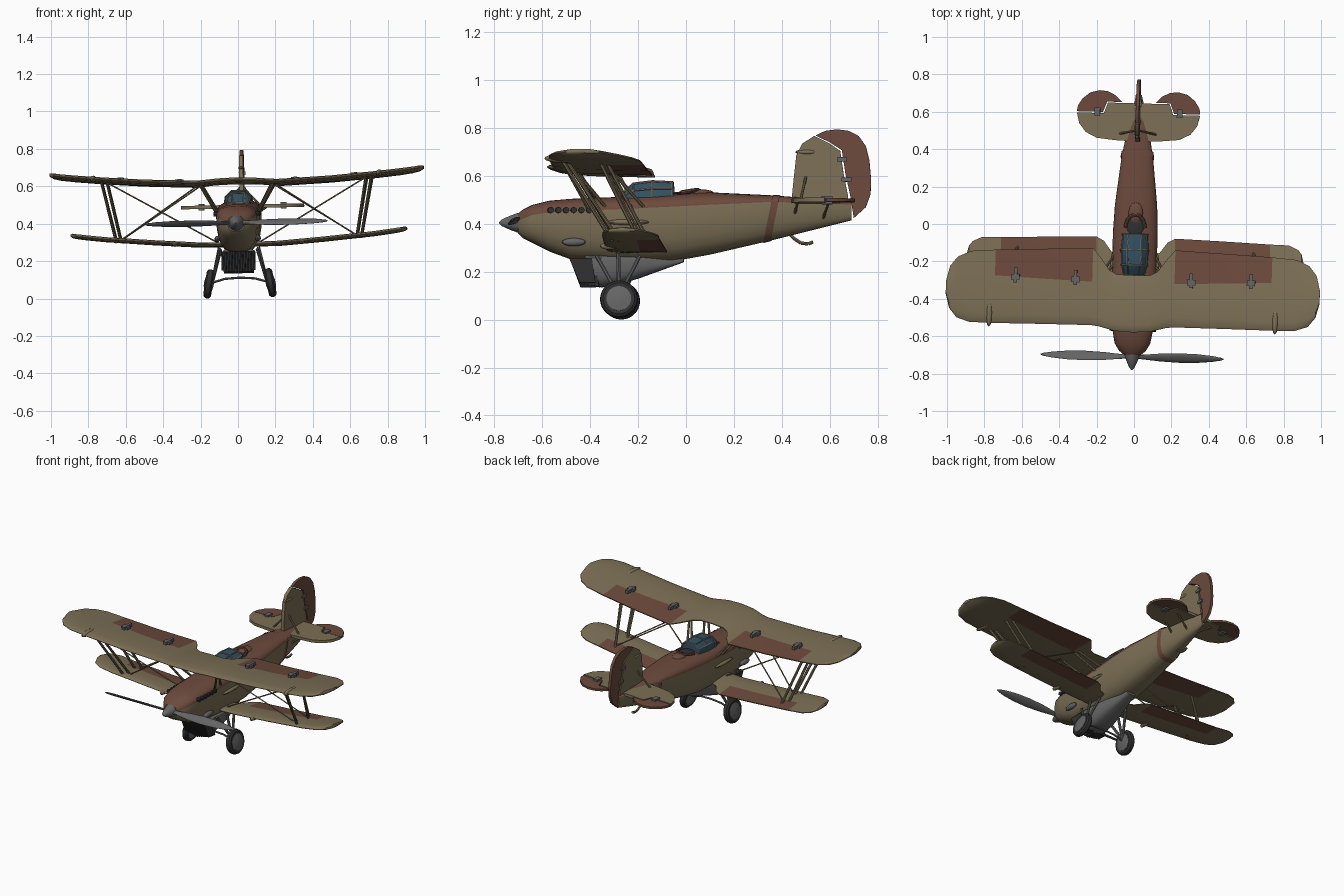
import bpy, bmesh, math
from mathutils import Vector, Matrix

if "Cube" in bpy.data.objects:
    bpy.data.objects.remove(bpy.data.objects["Cube"])

def mat(name, c):
    m = bpy.data.materials.new(name)
    m.diffuse_color = (*c, 1)
    m.use_nodes = True
    m.node_tree.nodes["Principled BSDF"].inputs["Base Color"].default_value = m.diffuse_color
    return m

KHAKI = mat("khaki", (0.2, 0.16, 0.092))
BROWN = mat("red brown", (0.15, 0.068, 0.045))
GREY = mat("metal grey", (0.13, 0.13, 0.13))
DARK = mat("dark rubber", (0.03, 0.03, 0.03))
GLASS = mat("blue glass", (0.035, 0.085, 0.125))
FRAME = mat("frame grey", (0.19, 0.19, 0.17))

def finish(name, bm, mats, rule=None):
    bmesh.ops.recalc_face_normals(bm, faces=bm.faces[:])
    if rule:
        for f in bm.faces:
            f.material_index = rule(f.calc_center_median())
    me = bpy.data.meshes.new(name)
    bm.to_mesh(me)
    bm.free()
    for m in mats:
        me.materials.append(m)
    ob = bpy.data.objects.new(name, me)
    bpy.context.collection.objects.link(ob)
    return ob

def loft(name, rings, mats, rule=None, cap=True):
    bm = bmesh.new()
    vs = [[bm.verts.new(p) for p in r] for r in rings]
    n = len(rings[0])
    for a, b in zip(vs, vs[1:]):
        for i in range(n):
            bm.faces.new((a[i], a[(i + 1) % n], b[(i + 1) % n], b[i]))
    if cap:
        bm.faces.new(vs[0])
        bm.faces.new(vs[-1])
    return finish(name, bm, mats, rule)

def slab(name, pts, axis, lo, hi, m):
    """Extrude a flat outline: axis x takes (y,z), axis z takes (x,y)."""
    f = (lambda p, d: (d, *p)) if axis == 'x' else (lambda p, d: (*p, d))
    return loft(name, [[f(p, lo) for p in pts], [f(p, hi) for p in pts]], [m])

def path(name, lines, r, m, seg=8):
    bm = bmesh.new()
    for pts in lines:
        for a, b in zip(pts, pts[1:]):
            a, b = Vector(a), Vector(b)
            d = b - a
            M = Matrix.Translation((a + b) / 2) @ d.to_track_quat('Z', 'Y').to_matrix().to_4x4()
            bmesh.ops.create_cone(bm, cap_ends=True, segments=seg, radius1=r, radius2=r, depth=d.length, matrix=M)
    return finish(name, bm, [m])

def balls(name, centres, size, m):
    bm = bmesh.new()
    for c in centres:
        bmesh.ops.create_uvsphere(bm, u_segments=12, v_segments=8, radius=1,
                                  matrix=Matrix.Translation(c) @ Matrix.Diagonal((*size, 1)))
    return finish(name, bm, [m])

def boxes(name, centres, size, m):
    bm = bmesh.new()
    for c in centres:
        bmesh.ops.create_cube(bm, size=1, matrix=Matrix.Translation(c) @ Matrix.Diagonal((*size, 1)))
    return finish(name, bm, [m])

def lathe(name, prof, M, m, seg=24):
    """Profile of (radius, distance along local z)."""
    rings = [[M @ Vector((r * math.cos(t), r * math.sin(t), d))
              for t in (2 * math.pi * i / seg for i in range(seg))] for r, d in prof]
    return loft(name, rings, [m])

def both(pts):
    return [(s * x, y, z) for s in (1, -1) for x, y, z in pts]

def mirror_lines(lines):
    return [[(s * x, y, z) for x, y, z in l] for s in (1, -1) for l in lines]

# fuselage: y, half width, top, colour seam, bottom
ST = [(-.70, .045, .45, .415, .365), (-.68, .07, .465, .425, .345), (-.64, .095, .485, .44, .325),
      (-.57, .108, .502, .45, .29), (-.48, .113, .51, .457, .257), (-.30, .118, .517, .463, .245),
      (-.05, .12, .53, .475, .25), (.1, .113, .537, .483, .277), (.35, .085, .525, .495, .335),
      (.55, .05, .51, .492, .385), (.69, .014, .5, .485, .42)]

def ring(y, w, top, seam, bot, k=1.0, n=2.8):
    out = []
    for i in range(24):
        t = 2 * math.pi * i / 24
        c, s = math.cos(t), math.sin(t)
        e = 2 / 2.2 if s > 0 else 2 / n
        h = (top - seam) if s > 0 else (seam - bot)
        out.append((k * w * math.copysign(abs(c) ** e, c), y, seam + k * h * math.copysign(abs(s) ** e, s)))
    return out

def at(y):
    for a, b in zip(ST, ST[1:]):
        if a[0] <= y <= b[0]:
            t = (y - a[0]) / (b[0] - a[0])
            return [p + (q - p) * t for p, q in zip(a, b)]

loft("fuselage", [ring(*s) for s in ST], [KHAKI, BROWN], lambda c: int(c.z > at(c.y)[3]))
loft("fuselage_band", [[(x, y + (z - .43) * .2, z) for x, y, z in ring(*at(v), k=1.05)] for v in (.345, .375)],
     [BROWN], cap=False)

# wings: x, leading edge, trailing edge, height, hinge line
UP = [(0, -.58, -.275, .63, -.32), (.09, -.575, -.272, .627, -.32), (.13, -.565, -.25, .624, -.32),
      (.18, -.552, -.18, .62, -.316), (.22, -.547, -.135, .618, -.315), (.5, -.548, -.147, .63, -.305),
      (.74, -.55, -.158, .648, -.295), (.87, -.548, -.168, .66, -.29), (.94, -.525, -.2, .667, -.29),
      (.98, -.475, -.25, .672, -.32), (1, -.40, -.33, .675, -.35)]
LOW = [(.08, -.33, -.17, .285, -.21), (.13, -.33, -.15, .286, -.20), (.17, -.33, -.095, .287, -.19),
       (.21, -.33, -.073, .288, -.185), (.45, -.33, -.08, .305, -.185), (.72, -.33, -.09, .328, -.185),
       (.82, -.325, -.092, .34, -.185), (.87, -.3, -.115, .346, -.185), (.89, -.26, -.14, .349, -.18),
       (.90, -.22, -.18, .35, -.19)]

def wing(name, stations, x0, x1, thick):
    rings = []
    for x, le, te, z, hg in stations:
        c = te - le
        ys = [le, le + .03 * c, le + .12 * c, le + .35 * c, max(hg, le + .5 * c), te]
        t = thick * min(1, c / .15 + .15) / 2
        hs = [0.1, .5, .85, 1, .75, .2]
        zs = [z + .012 - (y - le) * .06 for y in ys]
        rings.append([(x, y, q + h * t) for y, q, h in zip(ys, zs, hs)] +
                     [(x, y, q - h * t * .7) for y, q, h in list(zip(ys, zs, hs))[::-1]])
    def rule(c):
        a = abs(c.x)
        if not x0 < a < x1:
            return 0
        for p, q in zip(stations, stations[1:]):
            if abs(p[0]) <= a <= abs(q[0]) or abs(q[0]) <= a <= abs(p[0]):
                return int(c.y > (p[4] + q[4]) / 2 + .005)
        return 0
    return loft(name, rings, [KHAKI, BROWN], rule)

flip = lambda s: [(-a[0], *a[1:]) for a in s[::-1]]
wing("upper_wing", flip(UP)[:-1] + UP, .22, .74, .034)
wing("lower_wing_right", LOW, .21, .72, .03)
wing("lower_wing_left", flip(LOW), .21, .72, .03)
boxes("flap_hinges", both([(.31, -.305, .642), (.63, -.3, .658)]), (.045, .03, .016), GREY)
boxes("flap_hinge_arms", both([(.31, -.295, .642), (.63, -.29, .658)]), (.018, .08, .02), GREY)
balls("wing_pods", both([(.765, -.5, .662)]), (.018, .07, .018), KHAKI)
balls("lower_wing_pods", both([(.34, -.31, .305)]), (.015, .04, .015), KHAKI)

# struts and bracing
path("wing_struts", mirror_lines([[(.725, -.50, .66), (.655, -.29, .32)], [(.695, -.48, .655), (.63, -.26, .32)],
                                  [(.725, -.34, .65), (.655, -.18, .325)], [(.695, -.31, .645), (.63, -.14, .32)]]),
     .008, KHAKI)
path("cabin_struts", mirror_lines([[(.2, -.49, .625), (.11, -.40, .46)], [(.19, -.46, .625), (.105, -.33, .47)],
                                   [(.2, -.33, .615), (.11, -.22, .465)], [(.19, -.3, .615), (.11, -.17, .47)]]),
     .007, KHAKI)
path("bracing_wires", mirror_lines([[(.2, -.45, .62), (.64, -.27, .325)], [(.70, -.47, .645), (.1, -.27, .3)],
                                    [(.2, -.32, .61), (.64, -.16, .325)]]), .004, KHAKI, 6)

# tailplane and elevators
for s, side in ((1, "right"), (-1, "left")):
    P = lambda pts: [(s * x, y) for x, y in pts]
    slab("tailplane_" + side, P([(0, .44), (.12, .445), (.22, .455), (.28, .485), (.315, .53), (.33, .588),
                                 (.185, .588), (.165, .645), (0, .645)]), 'z', .49, .508, KHAKI)
    slab("elevator_" + side, P([(.33, .594), (.325, .625), (.30, .665), (.26, .697), (.21, .71), (.165, .705),
                                (.125, .685), (.09, .65), (.17, .65), (.19, .594)]), 'z', .492, .506, BROWN)
boxes("elevator_hinges", both([(.22, .595, .5)]), (.03, .045, .035), GREY)

# fin and rudder
slab("fin", [(.44, .5), (.45, .6), (.46, .69), (.485, .74), (.535, .772), (.60, .74), (.643, .71), (.658, .61),
             (.675, .525), (.685, .43), (.6, .43)], 'x', -.011, .011, KHAKI)
slab("rudder", [(.54, .774), (.58, .793), (.63, .8), (.68, .793), (.72, .772), (.75, .73), (.765, .67), (.772, .59),
                (.77, .53), (.75, .475), (.70, .43), (.685, .525), (.665, .615), (.65, .713), (.6, .745)],
     'x', -.009, .009, BROWN)
boxes("rudder_hinges", [(0, .65, .675), (0, .67, .59)], (.035, .04, .018), GREY)
balls("fin_lamp", [(0, .505, .705)], (.016, .05, .012), KHAKI)
path("tail_struts", mirror_lines([[(.12, .47, .495), (.035, .45, .43)], [(.13, .6, .495), (.02, .57, .42)],
                                  [(.1, .48, .5), (.008, .5, .6)]]), .006, KHAKI)
path("tail_skid", [[(0, .42, .375), (0, .45, .345), (0, .48, .325), (0, .51, .322), (0, .53, .33)]], .007, KHAKI)

# canopy with frame bars
can = []
for y, w, z0, z1 in ((-.275, .06, .505, .52), (-.22, .07, .51, .572), (-.14, .075, .515, .582), (-.055, .068, .52, .578)):
    can.append([(w, y, z0), (w * .92, y, z0 + (z1 - z0) * .55), (w * .5, y, z1),
                (-w * .5, y, z1), (-w * .92, y, z0 + (z1 - z0) * .55), (-w, y, z0)])
loft("canopy_glass", can, [GLASS])
bars = [[r[i] for r in can] for i in (1, 2, 3, 4)] + can
path("canopy_frame", bars, .005, FRAME, 6)
balls("cockpit_opening", [(0, -.01, .531)], (.05, .055, .009), DARK)
path("cockpit_hoop", [[(.052 * math.cos(t), -.02 + .07 * math.sin(t), .535 + .012 * math.sin(t))
                       for t in (math.pi * i / 10 for i in range(11))]], .009, BROWN)
balls("headrest", [(0, .06, .53)], (.04, .06, .02), BROWN)

# propeller
M = Matrix.Translation((0, -.78, .41)) @ Matrix.Rotation(-math.pi / 2, 4, 'X')
lathe("spinner", [(.003, 0), (.014, .012), (.029, .045), (.04, .075), (.045, .095)], M, GREY)
blade = [(.0, .022), (.06, .03), (.15, .05), (.25, .06), (.35, .055), (.43, .037), (.475, .018), (.49, .005)]
for s, side in ((1, "right"), (-1, "left")):
    rings = []
    for x, c in blade:
        a = s * math.radians(33)
        pts = [(c / 2 * math.cos(t), min(.007, c * .3) * math.sin(t)) for t in (math.pi * i / 5 for i in range(10))]
        rings.append([(s * x, -.71 + u * math.cos(a) - v * math.sin(a), .412 + u * math.sin(a) + v * math.cos(a))
                      for u, v in pts])
    loft("propeller_blade_" + side, rings, [GREY])

# engine details
path("exhaust_stubs", mirror_lines([[(.09, -.565 + .032 * i, .46), (.123, -.56 + .032 * i, .46)] for i in range(6)]),
     .013, DARK)
balls("side_intakes", both([(.108, -.465, .327)]), (.016, .05, .017), GREY)
balls("side_pods", both([(.118, -.24, .41)]), (.014, .09, .012), KHAKI)

# radiator and its fairing
loft("radiator_fairing", [ring(y, w, .28, .255, b, n=3.5) for y, w, b in
                          ((-.42, .085, .15), (-.35, .085, .14), (-.27, .08, .155), (-.19, .068, .18), (-.01, .03, .245))], [GREY])
slab("radiator_core", [(-.46, .26), (-.42, .15), (-.36, .142), (-.38, .26)], 'x', -.08, .08, DARK)
for i in range(11):
    x = -.085 + .017 * i
    d = .018 * abs(i - 5) / 5
    slab("radiator_slat", [(-.485, .26), (-.44, .14 + d), (-.375, .14 + d), (-.39, .26)], 'x', x - .005, x + .005, DARK)

# wheels and landing gear
for s, side in ((1, "right"), (-1, "left")):
    W = Matrix.Translation((s * .165, -.275, .088)) @ Matrix.Rotation(s * math.radians(-10), 4, 'Y') @ Matrix.Rotation(math.pi / 2, 4, 'Y')
    lathe("tyre_" + side, [(.05, -.017), (.066, -.02), (.076, -.012), (.079, 0), (.076, .012), (.066, .02), (.05, .017)], W, DARK, 28)
    lathe("hub_" + side, [(.012, -.026), (.052, -.0185), (.052, .0185), (.012, .026)], W, GREY)
path("gear_legs", mirror_lines([[(.145, -.275, .1), (.1, -.37, .27)], [(.145, -.275, .1), (.1, -.19, .27)],
                                [(.145, -.275, .1), (.105, -.28, .28)]]), .0085, GREY)
path("axle", [[(-.16, -.275, .09), (-.08, -.275, .113), (0, -.275, .118), (.08, -.275, .113), (.16, -.275, .09)]], .006, GREY)

# the whole aircraft sits slightly yawed and banked
piv = Vector((0, 0, .4))
T = (Matrix.Translation(piv + Vector((.01, 0, 0))) @ Matrix.Rotation(math.radians(-1.6), 4, 'Z')
     @ Matrix.Rotation(math.radians(-1.25), 4, 'Y') @ Matrix.Translation(-piv))
obs = [o for o in bpy.context.scene.objects if o.type == 'MESH']
for o in obs:
    o.data.transform(T)
low = min(v.co.z for o in obs for v in o.data.vertices)
for o in obs:
    o.data.transform(Matrix.Translation((0, 0, -low)))
    o.select_set(True)
bpy.context.view_layer.objects.active = obs[0]
bpy.ops.object.shade_smooth_by_angle(angle=math.radians(32))
